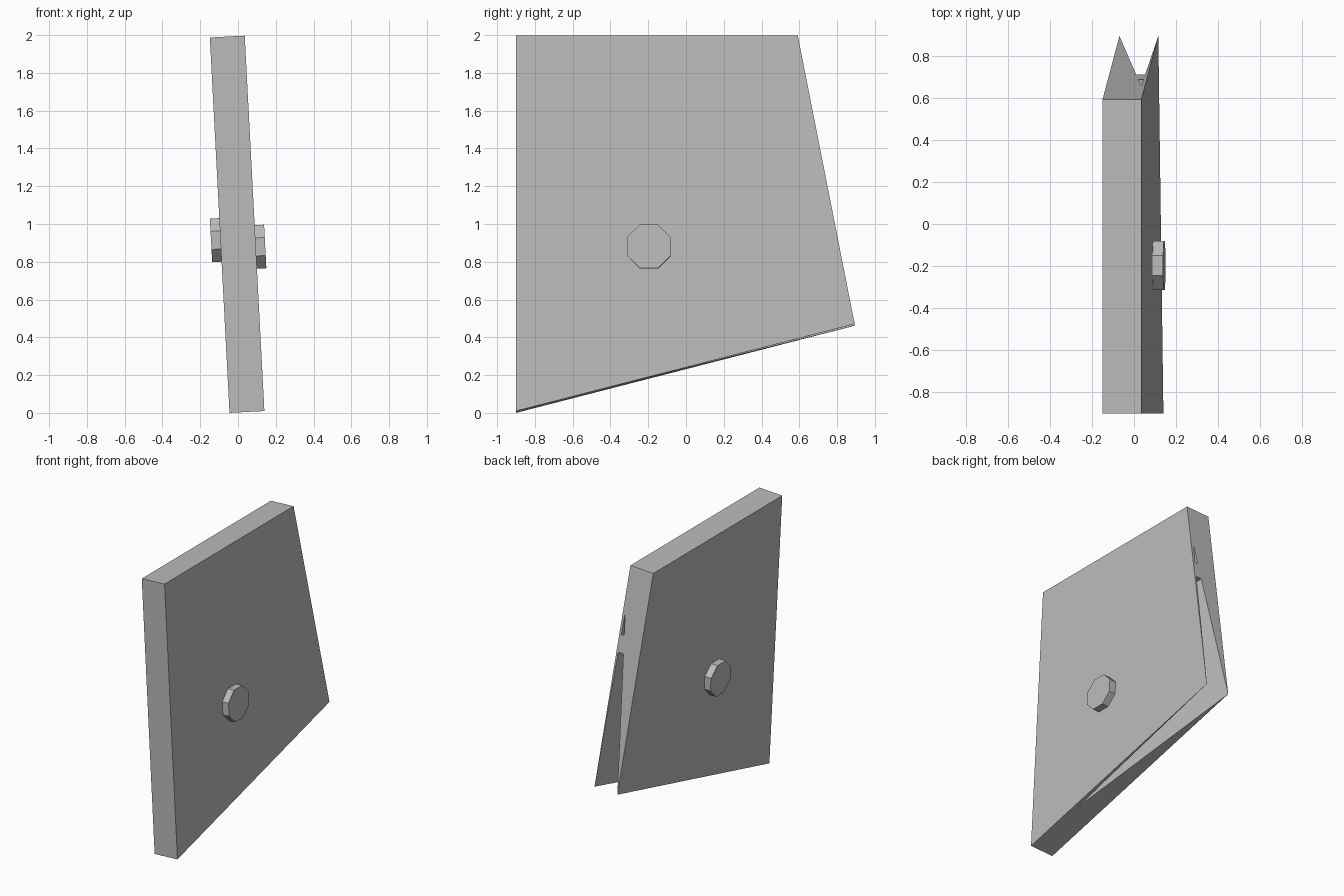
import bpy, bmesh, math
from mathutils import Vector, Matrix

if "Cube" in bpy.data.objects:
    bpy.data.objects.remove(bpy.data.objects["Cube"])

T = 0.185                                   # slab thickness
TILT = Matrix.Translation((-0.045, 0, 0)) @ Matrix.Rotation(math.radians(-3), 4, 'Y')

grey = bpy.data.materials.new("plain grey")
grey.diffuse_color = (0.5, 0.5, 0.5, 1)
grey.use_nodes = True
grey.node_tree.nodes["Principled BSDF"].inputs["Base Color"].default_value = grey.diffuse_color


def finish(name, bm):
    bmesh.ops.recalc_face_normals(bm, faces=bm.faces)
    mesh = bpy.data.meshes.new(name)
    bm.to_mesh(mesh)
    bm.free()
    mesh.materials.append(grey)
    obj = bpy.data.objects.new(name, mesh)
    obj.matrix_world = TILT
    bpy.context.collection.objects.link(obj)


def build(name, points, faces):
    bm = bmesh.new()
    v = {k: bm.verts.new(p) for k, p in points.items()}
    for f in faces:
        bm.faces.new([v[k] for k in f.split()])
    finish(name, bm)


# Slab: four-sided profile, its low back corner split by a wedge
profile = {"A": (-0.9, 0), "B": (-0.9, 1.99), "C": (0.592, 1.99), "D": (0.893, 0.462)}
pts = {k + str(i): Vector((T * i, y, z)) for k, (y, z) in profile.items() for i in (0, 1)}


def on_edge(a, b, along, across):
    p = pts[a + "1"].lerp(pts[b + "1"], along)
    p.x = T * (1 - across)
    return p


pts["P"] = on_edge("C", "D", 0.21, 0.10)    # wedge tip on the back edge
pts["Q"] = on_edge("A", "D", 0.245, 0.14)   # wedge tip on the bottom edge
build("split_slab", pts, [
    "A0 B0 C0 D0", "A1 B1 C1 D1", "A0 A1 B1 B0", "B0 B1 C1 C0",
    "C0 C1 D1 P D0", "A0 A1 D1 Q D0", "D1 P Q", "D0 P Q"])

# Small bridge across the split, flush with the back edge
inward = Vector((0, -0.08, -0.016))
bridge = {}
for j, along in enumerate((0.31, 0.39)):
    f = (along - 0.21) / 0.79
    for i in (0, 1):
        p = pts["P"].lerp(pts[f"D{i}"], f)
        bridge[f"o{i}{j}"] = p
        bridge[f"n{i}{j}"] = p + inward
build("split_bridge", bridge, [
    "o00 o10 o11 o01", "n00 n10 n11 n01", "o00 o10 n10 n00",
    "o01 o11 n11 n01", "o00 o01 n01 n00", "o10 o11 n11 n10"])

# Eight-sided knob on each flat side
for name, x, h in (("right_knob", T + 0.02, 0.87), ("left_knob", -0.02, 0.917)):
    bm = bmesh.new()
    bmesh.ops.create_cone(bm, cap_ends=True, segments=8, radius1=0.125, radius2=0.125, depth=0.06)
    bm.transform(Matrix.Translation((x, -0.197, h)) @ Matrix.Rotation(math.pi / 2, 4, 'Y')
                 @ Matrix.Rotation(math.pi / 8, 4, 'Z'))
    finish(name, bm)
